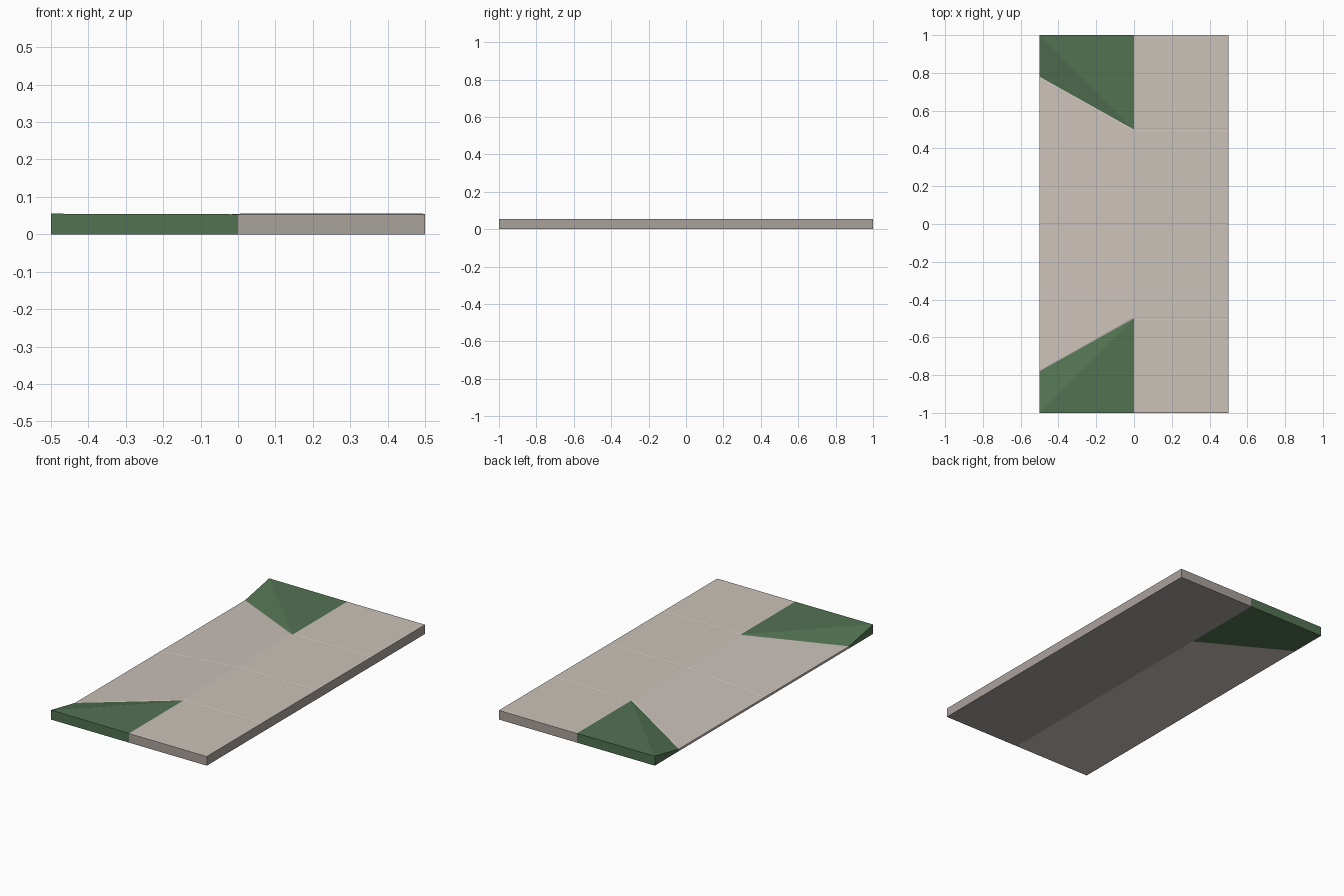
import bpy, bmesh

if "Cube" in bpy.data.objects:
    bpy.data.objects.remove(bpy.data.objects["Cube"])

H, LIP, GROOVE = 0.055, 0.014, 0.0015   # slab height, ramp lip height, joint depth


def material(name, rgb):
    m = bpy.data.materials.new(name)
    m.diffuse_color = (*rgb, 1)
    m.use_nodes = True
    m.node_tree.nodes["Principled BSDF"].inputs["Base Color"].default_value = m.diffuse_color
    return m


MATS = [material("pale_concrete", (0.60, 0.54, 0.49)),
        material("grey_concrete", (0.40, 0.36, 0.335)),
        material("grass_green", (0.084, 0.171, 0.084))]
PALE, GREY, GREEN = range(3)

# Plan layout: sidewalk tiles, ramp halves and grass flares
B = H - GROOVE
tiles = []
for i in range(4):
    y = -1 + i * 0.5
    tiles.append(("walk", [(0, y, B), (0.5, y, B), (0.5, y + 0.5, B), (0, y + 0.5, B)]))
for s in (1, -1):
    lip = LIP - GROOVE
    tiles.append(("ramp", [(0, 0, B), (0, s * 0.5, B), (-0.5, s * 0.78, lip), (-0.5, 0, lip)]))
    tiles.append(("grass", [(0, s * 0.5, B), (0, s, B), (-0.5, s, H)]))
    tiles.append(("grass", [(0, s * 0.5, B), (-0.5, s, H), (-0.5, s * 0.78, lip)]))

bm = bmesh.new()
cache = {}


def vert(p):
    key = tuple(round(c, 5) for c in p)
    if key not in cache:
        cache[key] = bm.verts.new(key)
    return cache[key]


def face(points, mat, up):
    f = bm.faces.new([vert(p) for p in points])
    f.normal_update()
    if (f.normal.z > 0) != up:
        f.normal_flip()
    f.material_index = mat
    return f


# Top and bottom faces
paved, tops = [], []
for kind, pts in tiles:
    f = face(pts, GREEN if kind == "grass" else PALE, True)
    tops.append((f, kind))
    if kind != "grass":
        paved.append(f)
    back_grass = kind == "grass" and pts[1][1] > 0
    under = GREEN if back_grass else GREY if kind == "walk" else PALE
    face([(x, y, 0) for x, y, z in pts], under, False)

# Outer walls, coloured by the tile they belong to
for f, kind in tops:
    wall = {"walk": GREY, "ramp": PALE, "grass": GREEN}[kind]
    for loop in list(f.loops):
        if len(loop.edge.link_faces) == 1:
            a, b = loop.vert.co.copy(), loop.link_loop_next.vert.co.copy()
            w = bm.faces.new([vert(b), vert(a), vert((a.x, a.y, 0)), vert((b.x, b.y, 0))])
            w.material_index = wall

# Shallow joints between the paved tiles
bmesh.ops.inset_individual(bm, faces=paved, thickness=0.008, depth=GROOVE)

mesh = bpy.data.meshes.new("driveway_sidewalk")
bm.to_mesh(mesh)
bm.free()
for m in MATS:
    mesh.materials.append(m)
ob = bpy.data.objects.new("driveway_sidewalk", mesh)
bpy.context.collection.objects.link(ob)
